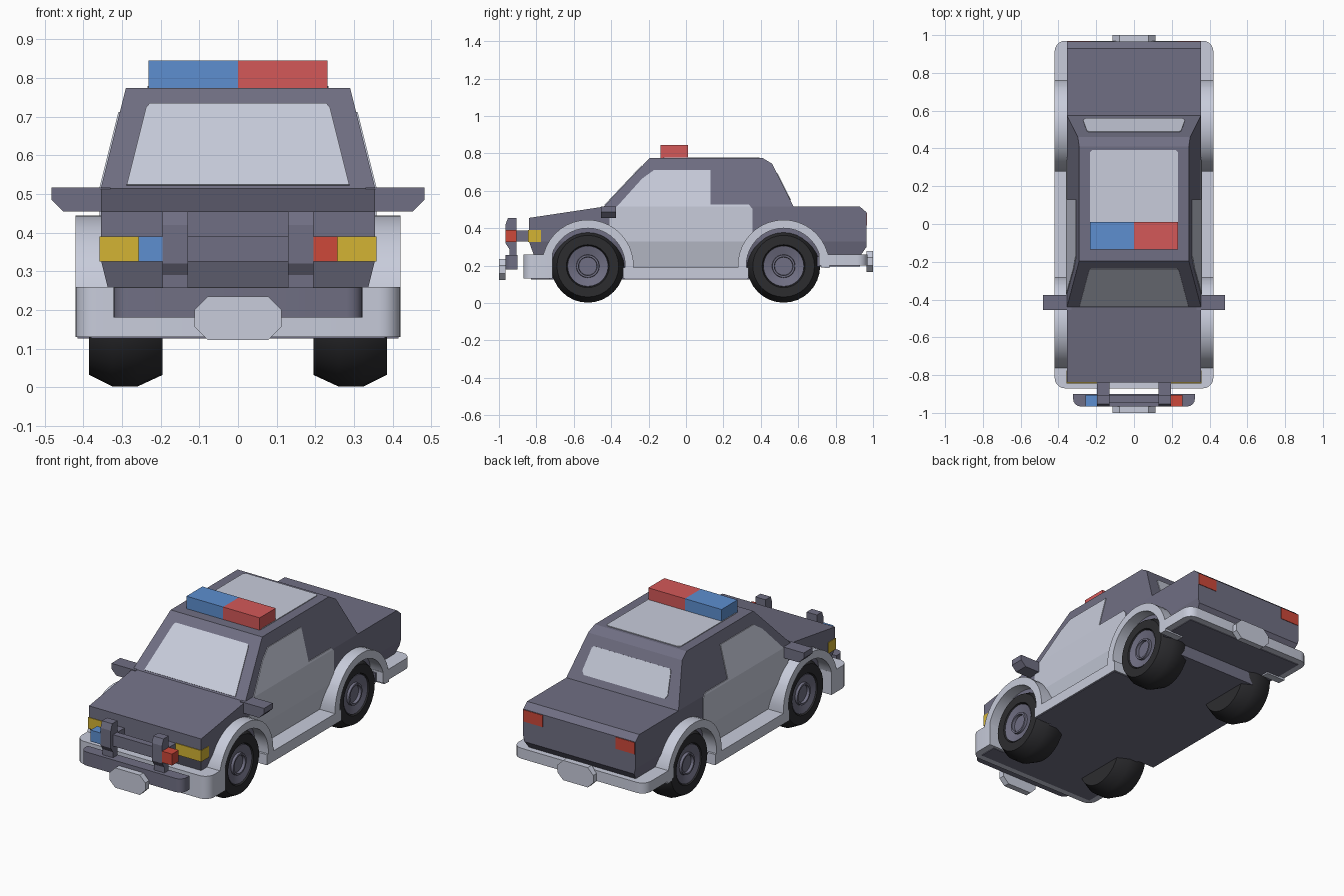
import bpy, bmesh, math
from mathutils import Vector

if "Cube" in bpy.data.objects:
    bpy.data.objects.remove(bpy.data.objects["Cube"])


def material(name, *srgb):
    lin = [((c / 255 + 0.055) / 1.055) ** 2.4 for c in srgb] + [1]
    m = bpy.data.materials.new(name)
    m.use_nodes = True
    m.diffuse_color = lin
    m.node_tree.nodes["Principled BSDF"].inputs["Base Color"].default_value = lin
    return m


SLATE = material("slate paint", 112, 111, 131)
PALE = material("pale grey", 200, 204, 219)
RUBBER = material("black rubber", 44, 44, 47)
BLUE = material("blue lamp", 93, 143, 208)
RED = material("red lamp", 212, 88, 88)
TAIL = material("orange red lamp", 205, 72, 58)
YELLOW = material("yellow lamp", 212, 180, 52)


def finish(name, bm, mat, smooth=False):
    bmesh.ops.recalc_face_normals(bm, faces=bm.faces)
    me = bpy.data.meshes.new(name)
    bm.to_mesh(me)
    bm.free()
    me.materials.append(mat)
    ob = bpy.data.objects.new(name, me)
    bpy.context.collection.objects.link(ob)
    if smooth:
        bpy.ops.object.select_all(action='DESELECT')
        ob.select_set(True)
        bpy.context.view_layer.objects.active = ob
        bpy.ops.object.shade_smooth_by_angle(angle=math.radians(35))
    return ob


def half_width(z):
    """Half width of the shell at a height: tucked sill, flat flank, leaning cabin."""
    if z < 0.33:
        return 0.32 + 0.035 * max(z - 0.19, 0) / 0.14
    return 0.355 - 0.065 * max(z - 0.515, 0) / 0.26


def slab(name, profile, inner, outer, mat, smooth=False):
    """Side profile (y, z) pushed from x = inner(z) to x = outer(z)."""
    bm = bmesh.new()
    bm.faces.new([bm.verts.new((0, y, z)) for y, z in profile])
    ret = bmesh.ops.extrude_face_region(bm, geom=bm.faces[:])
    for v in ret["geom"]:
        if isinstance(v, bmesh.types.BMVert):
            v.co.x = 1
    for z in (0.19, 0.33, 0.515):
        bmesh.ops.bisect_plane(bm, geom=bm.verts[:] + bm.edges[:] + bm.faces[:],
                               plane_co=(0, 0, z), plane_no=(0, 0, 1))
    for v in bm.verts:
        v.co.x = outer(v.co.z) if v.co.x > 0.5 else inner(v.co.z)
    return finish(name, bm, mat, smooth)


def box(name, lo, hi, mat, bevel=0, axis=2, where=lambda c: True, segments=1):
    """Box between corners; edges along one axis may be bevelled."""
    bm = bmesh.new()
    bmesh.ops.create_cube(bm, size=1)
    lo, hi = Vector(lo), Vector(hi)
    for v in bm.verts:
        v.co = Vector([(a + b) / 2 + c * (b - a) for a, b, c in zip(lo, hi, v.co)])
    if bevel:
        edges = [e for e in bm.edges
                 if abs((e.verts[0].co - e.verts[1].co).normalized()[axis]) > 0.9
                 and where((e.verts[0].co + e.verts[1].co) / 2)]
        bmesh.ops.bevel(bm, geom=edges, offset=bevel, segments=segments,
                        profile=0.5, affect='EDGES')
    return finish(name, bm, mat, segments > 1)


def plate(name, points, mat, depth=0.004):
    """Thin pane centred on a flat surface."""
    bm = bmesh.new()
    face = bm.faces.new([bm.verts.new(p) for p in points])
    face.normal_update()
    n = face.normal * depth
    bmesh.ops.translate(bm, vec=-n, verts=bm.verts)
    ret = bmesh.ops.extrude_face_region(bm, geom=[face])
    bmesh.ops.translate(bm, vec=n * 2, verts=[g for g in ret["geom"] if isinstance(g, bmesh.types.BMVert)])
    return finish(name, bm, mat)


def lathe(name, profile, centre, side, mat, steps=32):
    """Ring profile (radius, x) spun around the axle."""
    bm = bmesh.new()
    vs = [bm.verts.new((side * x, centre[0], centre[1] + r)) for r, x in profile]
    edges = [bm.edges.new(p) for p in zip(vs, vs[1:])]
    bmesh.ops.spin(bm, geom=vs + edges, cent=(0, *centre), axis=(1, 0, 0),
                   angle=math.tau, steps=steps, use_duplicate=False)
    bmesh.ops.remove_doubles(bm, verts=bm.verts, dist=0.0005)
    return finish(name, bm, mat, True)


def pair(name, lo, hi, mat, **kw):
    """Box on the left and its mirror on the right."""
    box("left_" + name, lo, hi, mat, **kw)
    box("right_" + name, (-hi[0], *lo[1:]), (-lo[0], *hi[1:]), mat, **kw)


# Body shell with cabin
shell = [(-0.815, 0.135), (-0.815, 0.26), (-0.84, 0.33), (-0.84, 0.455), (-0.44, 0.515),
         (-0.195, 0.775), (0.41, 0.775), (0.46, 0.745), (0.575, 0.515), (0.93, 0.515),
         (0.965, 0.485), (0.965, 0.30), (0.93, 0.25), (0.93, 0.205), (0.7, 0.205), (0.7, 0.135)]
slab("body_shell", shell, lambda z: -half_width(z), half_width, SLATE)

# Underside panels
box("floor_middle", (-0.415, -0.33, 0.126), (0.415, 0.33, 0.14), SLATE)
box("floor_centre", (-0.31, -0.83, 0.126), (0.31, 0.7, 0.2), SLATE)
box("floor_front", (-0.38, -0.83, 0.126), (0.38, -0.73, 0.2), SLATE)
box("floor_rear", (-0.38, 0.7, 0.196), (0.38, 0.93, 0.25), SLATE)

# Bumpers and number plates
box("front_bumper", (-0.42, -0.87, 0.13), (0.42, -0.715, 0.26), PALE, bevel=0.055,
    where=lambda c: c.y < -0.8, segments=5)
box("rear_bumper", (-0.42, 0.71, 0.2), (0.42, 0.97, 0.26), PALE, bevel=0.055,
    where=lambda c: c.y > 0.9, segments=5)
box("front_plate", (-0.113, -1, 0.122), (0.113, -0.965, 0.235), PALE, bevel=0.035, axis=1)
box("rear_plate", (-0.113, 0.965, 0.165), (0.113, 1, 0.278), PALE, bevel=0.035, axis=1)

# Painted door and side window panel
door = [(-0.41, 0.38), (-0.41, 0.515), (-0.37, 0.515), (-0.235, 0.665), (-0.17, 0.712),
        (0.13, 0.712), (0.13, 0.527), (0.335, 0.527), (0.355, 0.505), (0.355, 0.37),
        (0.34, 0.3), (0.3, 0.19), (-0.3, 0.19), (-0.34, 0.3)]

tyre = [(0, 0.195), (0.165, 0.195), (0.195, 0.26), (0.195, 0.325), (0.165, 0.385),
        (0.115, 0.385), (0.105, 0.36)]
rim = [(0.11, 0.36), (0.108, 0.38), (0.062, 0.366), (0.06, 0.38), (0.05, 0.38),
       (0.048, 0.364), (0, 0.364)]

for label, s in (("left", 1), ("right", -1)):
    slab(label + "_door_panel", door, lambda z: s * (half_width(z) - 0.004),
         lambda z: s * (half_width(z) + 0.004), PALE)
    for end, y in (("front", -0.525), ("rear", 0.522)):
        # Wheel arch, tyre and rim
        angles = [math.radians(-3 + 186 * i / 20) for i in range(21)]
        ring = [(y + 0.245 * math.cos(a), 0.2 + 0.245 * math.sin(a)) for a in angles]
        ring += [(y + 0.2 * math.cos(a), 0.2 + 0.2 * math.sin(a)) for a in reversed(angles)]
        slab(f"{label}_{end}_arch", ring, lambda z: s * 0.3, lambda z: s * 0.42, PALE, True)
        lathe(f"{label}_{end}_tyre", tyre, (y, 0.197), s, RUBBER)
        lathe(f"{label}_{end}_rim", rim, (y, 0.197), s, SLATE)

pair("sill", (0.3, -0.338, 0.13), (0.42, 0.335, 0.19), PALE)

# Windscreen, rear window and roof panel
def pane(name, corners, surface_y):
    half = [(x, surface_y(z), z) for x, z in corners]
    plate(name, half + [(-x, y, z) for x, y, z in reversed(half)], PALE)


pane("windscreen", [(0.288, 0.522), (0.238, 0.722), (0.228, 0.733)],
     lambda z: -0.44 + (z - 0.515) * 0.245 / 0.26)
pane("rear_window", [(0.255, 0.55), (0.27, 0.568), (0.25, 0.682), (0.24, 0.692)],
     lambda z: 0.575 - (z - 0.515) / 2)
box("roof_panel", (-0.234, -0.13, 0.77), (0.234, 0.392, 0.779), PALE, bevel=0.012)

# Roof light bar
box("blue_beacon", (-0.232, -0.135, 0.77), (0, 0.01, 0.846), BLUE)
box("red_beacon", (0, -0.135, 0.77), (0.232, 0.01, 0.846), RED)

# Lamps and mirrors
pair("headlight", (0.195, -0.844, 0.326), (0.358, -0.775, 0.39), YELLOW)
pair("tail_light", (0.23, 0.9, 0.415), (0.352, 0.968, 0.482), TAIL)
pair("mirror", (0.33, -0.455, 0.455), (0.483, -0.375, 0.517), SLATE, bevel=0.031, axis=1,
     where=lambda c: abs(c.x) > 0.4 and c.z < 0.48)

# Push bar with its lamps
post = [(-0.945, 0.2), (-0.945, 0.29), (-0.965, 0.32), (-0.965, 0.42), (-0.952, 0.455),
        (-0.905, 0.455), (-0.905, 0.2)]
for label, s in (("left", 1), ("right", -1)):
    slab(label + "_push_post", post, lambda z: s * 0.13, lambda z: s * 0.195, SLATE)
pair("push_arm", (0.13, -0.91, 0.33), (0.195, -0.82, 0.388), SLATE)
box("push_crossbar", (-0.13, -0.945, 0.325), (0.13, -0.907, 0.39), SLATE)
box("push_lower_bar", (-0.322, -0.966, 0.18), (0.322, -0.9, 0.258), SLATE, bevel=0.04,
    where=lambda c: c.y < -0.95, segments=4)
box("push_lamp_red", (0.195, -0.965, 0.325), (0.258, -0.905, 0.39), TAIL)
box("push_lamp_blue", (-0.258, -0.965, 0.325), (-0.195, -0.905, 0.39), BLUE)
